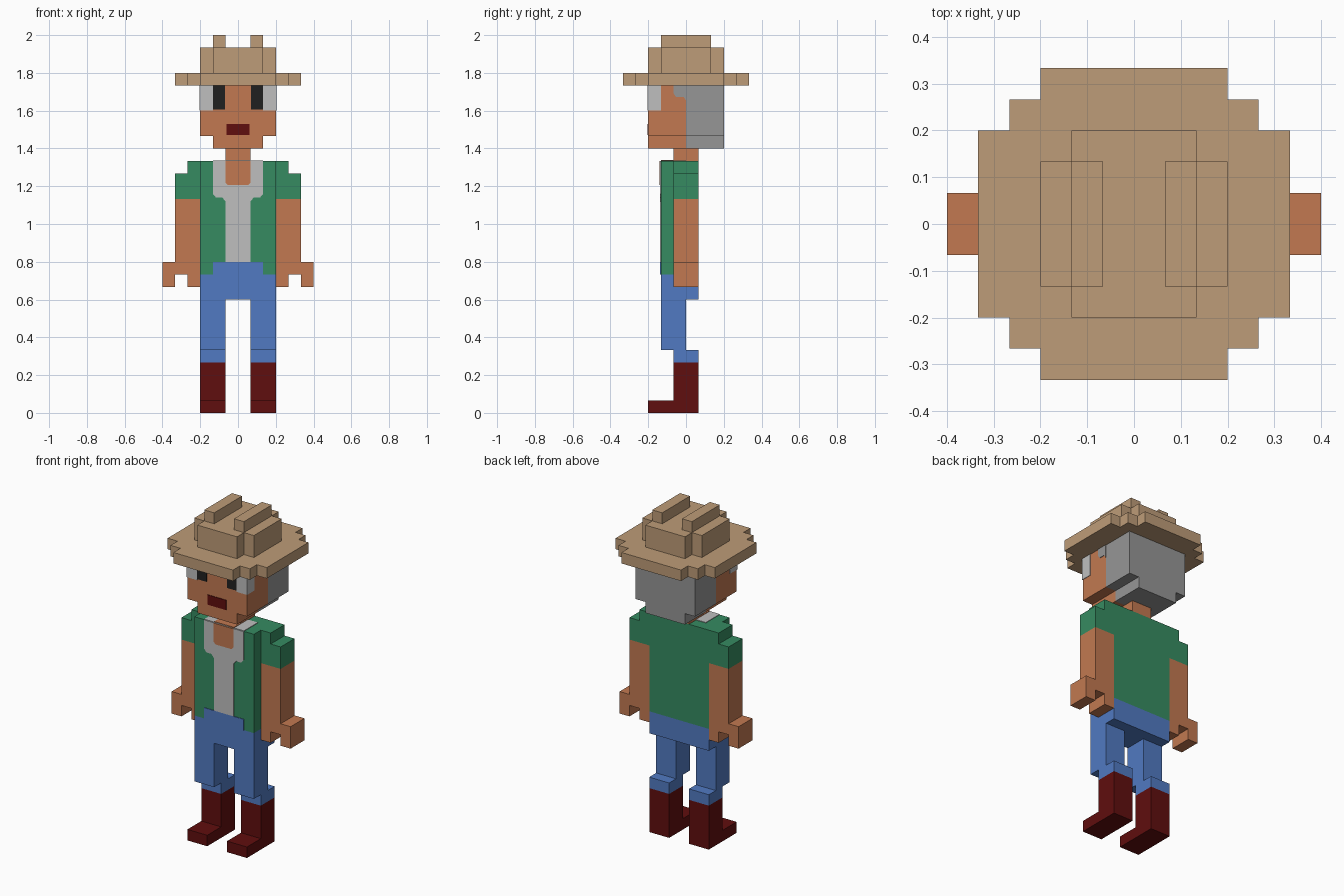
import bpy
import bmesh

cube = bpy.data.objects.get("Cube")
if cube:
    bpy.data.objects.remove(cube, do_unlink=True)

U = 1 / 15    # one block of the figure
E = 0.05      # half thickness of painted plates, in blocks


def material(name, rgb):
    lin = [(c / 255 / 12.92) if c < 11 else ((c / 255 + 0.055) / 1.055) ** 2.4 for c in rgb]
    m = bpy.data.materials.new(name)
    m.use_nodes = True
    m.diffuse_color = (*lin, 1)
    m.node_tree.nodes["Principled BSDF"].inputs["Base Color"].default_value = (*lin, 1)
    return m


SKIN = material("skin", (194, 121, 81))
STRAW = material("straw", (190, 156, 120))
HAIR = material("grey_hair", (150, 150, 150))
WHITE = material("off_white", (191, 191, 191))
GREEN = material("green_cloth", (54, 139, 97))
DENIM = material("blue_denim", (81, 122, 194))
RED = material("dark_red", (96, 14, 14))
BLACK = material("black", (32, 32, 32))


def prism(name, outline, axis, a, b, mat):
    """Extrude a 2D outline (in blocks) from a to b along the given axis."""
    place = {"x": lambda p, d: (d, p[0], p[1]),
             "y": lambda p, d: (p[0], d, p[1]),
             "z": lambda p, d: (p[0], p[1], d)}[axis]
    bm = bmesh.new()
    ends = [[bm.verts.new([c * U for c in place(p, d)]) for p in outline] for d in (a, b)]
    for ring in ends:
        bm.faces.new(ring)
    n = len(outline)
    for i in range(n):
        j = (i + 1) % n
        bm.faces.new((ends[0][i], ends[0][j], ends[1][j], ends[1][i]))
    bmesh.ops.recalc_face_normals(bm, faces=bm.faces)
    mesh = bpy.data.meshes.new(name)
    bm.to_mesh(mesh)
    bm.free()
    mesh.materials.append(mat)
    obj = bpy.data.objects.new(name, mesh)
    bpy.context.collection.objects.link(obj)
    return obj


def box(name, x, y, z, mat):
    outline = [(x[0], y[0]), (x[1], y[0]), (x[1], y[1]), (x[0], y[1])]
    return prism(name, outline, "z", z[0], z[1], mat)


def symmetric(half):
    """Complete an outline given its +x half."""
    return half + [(-x, v) for x, v in reversed(half)]


def stepped(quarter):
    """Complete a plan outline given its +x +y quarter."""
    return symmetric([(x, -y) for x, y in reversed(quarter)] + quarter)


# Hat: stepped brim, crown and two ridges
prism("hat_brim", stepped([(5, 3), (4, 3), (4, 4), (3, 4), (3, 5)]), "z", 26, 27, STRAW)
prism("hat_crown", stepped([(3, 2), (2, 2), (2, 3)]), "z", 27, 29, STRAW)

# Head: skin front half, hair back half, narrow chin
head = symmetric([(2, 21), (2, 22), (3, 22), (3, 26)])
prism("face", head, "y", -3, 0, SKIN)
prism("hair", head, "y", 0, 3, HAIR)
box("mouth", (-0.93, 0.93), (-3 - E, -3 + E), (22.05, 22.95), RED)
box("neck", (-1, 1), (-1, 1), (20, 21), SKIN)

# Torso: vest with shoulders, shirt front, open collar and waist flap
box("vest", (-3, 3), (-2, 1), (11, 20), GREEN)
shirt = symmetric([(1, 12), (1, 16.8), (1.25, 17.1), (1.75, 17.1), (2, 17.4), (2, 20)])
prism("shirt_front", shirt, "y", -2 - E, -2 + E, WHITE)
prism("chest_opening", symmetric([(0.8, 18.1), (1, 18.3), (1, 20)]), "y", -2 - 2 * E, -2 + E, SKIN)
box("shirt_collar", (-2, 2), (-2, 0), (20 - E, 20 + E), WHITE)
box("collar_opening", (-1, 1), (-2, -1), (20 - E, 20 + 2 * E), SKIN)
box("waist_flap", (-2, 2), (-2 - E, -2 + E), (11, 12), DENIM)
box("trouser_waist", (-3, 3), (-2, 1), (9, 11), DENIM)

# Paired parts
sleeve = [(3, 17), (5, 17), (5, 19), (4, 19), (4, 20), (3, 20)]
arm = [(3, 10), (4, 10), (4, 11), (5, 11), (5, 10), (6, 10), (6, 12), (5, 12), (5, 17), (3, 17)]
leg = [(-2, 9), (-2, 5), (-1, 5), (-1, 4), (1, 4), (1, 5), (0, 5), (0, 9)]
boot = [(-3, 0), (1, 0), (1, 4), (-1, 4), (-1, 1), (-3, 1)]
temple = [(-1, 26), (-1, 25.4), (-0.8, 25.1), (-0.2, 25.1), (0, 24.8), (0, 26)]

for side, s in (("left", 1), ("right", -1)):
    def flip(outline):
        return [(s * x, v) for x, v in outline]

    box(side + "_hat_ridge", (s * 1, s * 2), (-2, 2), (29, 30), STRAW)
    box(side + "_eye_white", (s * 2, s * (3 + E)), (-3 - E, -2), (24, 26), WHITE)
    box(side + "_pupil", (s * 1.05, s * 2), (-3 - E, -3 + E), (24.1, 26), BLACK)
    prism(side + "_temple_hair", temple, "x", s * (3 - E), s * (3 + E), HAIR)
    prism(side + "_sleeve", flip(sleeve), "y", -1, 1, GREEN)
    prism(side + "_arm", flip(arm), "y", -1, 1, SKIN)
    prism(side + "_trouser_leg", leg, "x", s * 1, s * 3, DENIM)
    prism(side + "_boot", boot, "x", s * 1, s * 3, RED)
